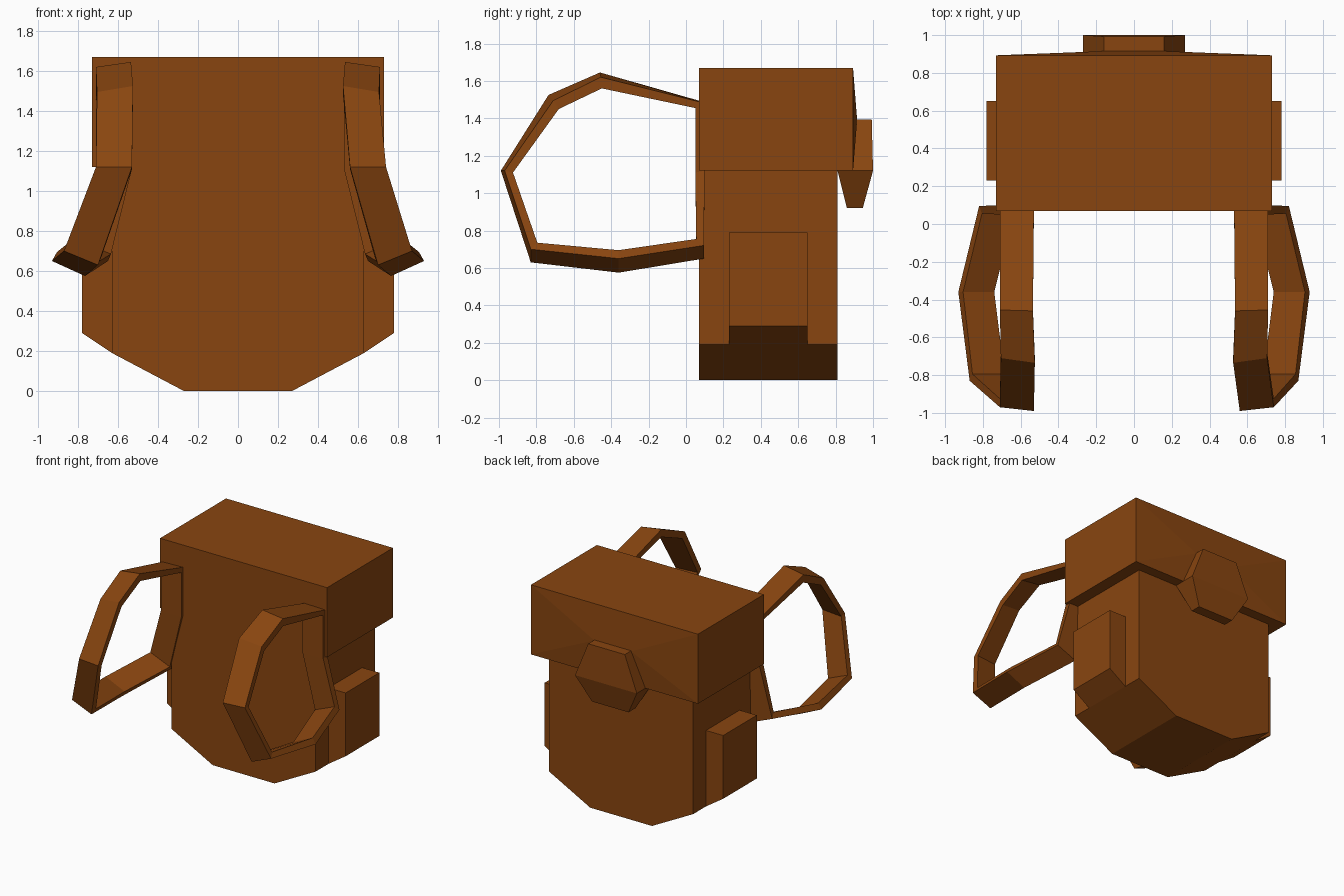
import bpy, bmesh
from mathutils import Vector

if "Cube" in bpy.data.objects:
    bpy.data.objects.remove(bpy.data.objects["Cube"])

leather = bpy.data.materials.new("brown leather")
leather.diffuse_color = (0.25, 0.06, 0.005, 1)
leather.use_nodes = True
leather.node_tree.nodes["Principled BSDF"].inputs["Base Color"].default_value = leather.diffuse_color


def finish(name, bm):
    bmesh.ops.recalc_face_normals(bm, faces=bm.faces)
    mesh = bpy.data.meshes.new(name)
    bm.to_mesh(mesh)
    bm.free()
    mesh.materials.append(leather)
    obj = bpy.data.objects.new(name, mesh)
    bpy.context.collection.objects.link(obj)
    return obj


def hull(name, points):
    bm = bmesh.new()
    verts = [bm.verts.new(p) for p in points]
    bmesh.ops.convex_hull(bm, input=verts)
    bmesh.ops.dissolve_limit(bm, angle_limit=0.01, verts=bm.verts, edges=bm.edges)
    return finish(name, bm)


def extrude_y(name, profile, y0, y1):
    return hull(name, [(x, y, z) for x, z in profile for y in (y0, y1)])


# Body with chamfered bottom
extrude_y("body", [(s * x, z) for s in (-1, 1)
                   for x, z in ((0.27, 0), (0.63, 0.19), (0.63, 1.125))], 0.07, 0.81)

# Lid with a slight bulge behind the clasp
lid = [(x, y, z) for x in (-0.73, 0.73) for y in (0.07, 0.893) for z in (1.12, 1.67)]
hull("lid", lid + [(-0.16, 0.915, 1.39), (0.16, 0.915, 1.39)])

# Hexagonal clasp: half width, inner y, outer y, height
hull("clasp", [(s * w, y, z) for s in (-1, 1)
               for w, y0, y1, z in ((0.16, 0.91, 0.993, 1.395),
                                    (0.27, 0.81, 1.0, 1.12),
                                    (0.16, 0.86, 0.945, 0.92))
               for y in (y0, y1)])

# Side pockets
for s, side in ((-1, "left"), (1, "right")):
    extrude_y(side + "_pocket", [(s * x, z) for x, z in
              ((0.60, 0.19), (0.63, 0.19), (0.78, 0.29), (0.78, 0.79), (0.60, 0.79))],
              0.23, 0.65)

# Strap stations: outboard edge, inboard edge, offset toward inside of loop
STATIONS = [
    ((0.71, 0.085, 1.485), (0.53, 0.085, 1.49), (0, -0.035, -0.03)),
    ((0.71, -0.455, 1.62), (0.535, -0.46, 1.645), (0, 0.005, -0.06)),
    ((0.705, -0.71, 1.495), (0.525, -0.735, 1.525), (0, 0.03, -0.045)),
    ((0.71, -0.97, 1.12), (0.53, -0.99, 1.12), (0, 0.045, -0.01)),
    ((0.87, -0.83, 0.70), (0.70, -0.83, 0.63), (-0.015, 0.035, 0.035)),
    ((0.93, -0.36, 0.65), (0.765, -0.36, 0.575), (-0.025, 0, 0.045)),
    ((0.82, 0.095, 0.72), (0.65, 0.095, 0.65), (-0.015, -0.04, 0.035)),
    ((0.71, 0.10, 1.12), (0.53, 0.10, 1.12), (0, -0.05, -0.01)),
]


# Shoulder straps: closed loops of a four-sided band
def strap(name, s, bend):
    bm = bmesh.new()
    rings = []
    for i, (a, b, d) in enumerate(STATIONS):
        a, b, d = Vector(a), Vector(b), Vector(d)
        if i == 3:
            a.x += bend
            b.x += bend
        rings.append([bm.verts.new((s * p.x, p.y, p.z)) for p in (a, b, b + d, a + d)])
    for i, r in enumerate(rings):
        n = rings[(i + 1) % len(rings)]
        for j in range(4):
            k = (j + 1) % 4
            bm.faces.new((r[j], r[k], n[k], n[j]))
    return finish(name, bm)


strap("left_strap", -1, 0)
strap("right_strap", 1, 0.03)
